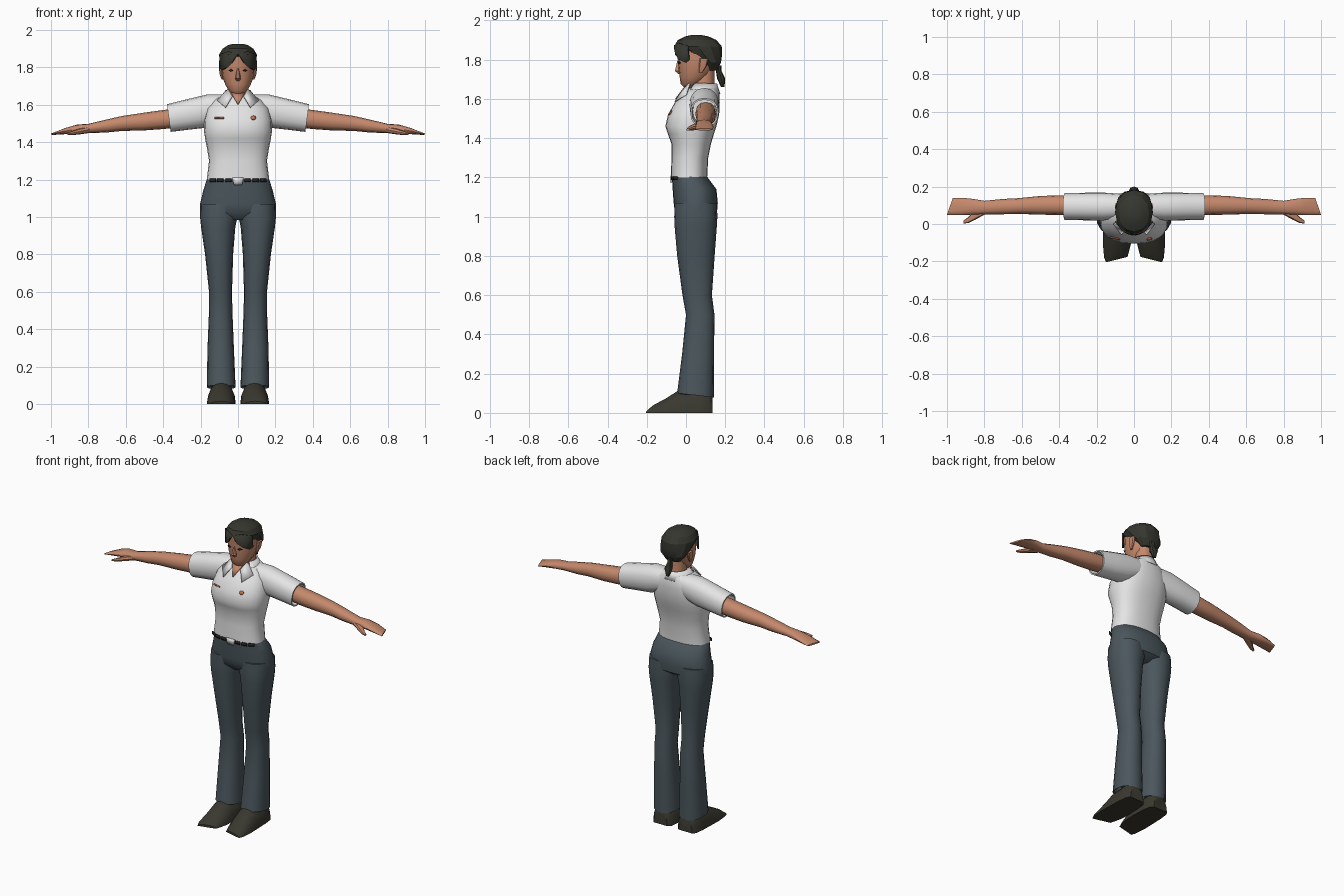
import bpy, bmesh, math
from mathutils import Vector


def material(name, r, g, b):
    m = bpy.data.materials.new(name)
    m.diffuse_color = (r, g, b, 1)
    return m


SKIN = material("skin", .56, .25, .15)
SHIRT = material("shirt white", .78, .78, .78)
CLOTH = material("trouser slate", .070, .095, .110)
HAIR = material("hair dark", .036, .037, .028)
SHOE = material("shoe olive black", .042, .040, .029)
BELT = material("belt dark", .02, .018, .016)
BADGE = material("badge orange", .55, .18, .09)


def finish(name, bm, mat, mirror=False, angle=40, thick=0):
    bmesh.ops.recalc_face_normals(bm, faces=bm.faces)
    me = bpy.data.meshes.new(name)
    bm.to_mesh(me)
    bm.free()
    me.materials.append(mat)
    ob = bpy.data.objects.new(name, me)
    bpy.context.collection.objects.link(ob)
    bpy.ops.object.select_all(action='DESELECT')
    ob.select_set(True)
    bpy.context.view_layer.objects.active = ob
    bpy.ops.object.shade_smooth_by_angle(angle=math.radians(angle))
    if thick:
        s = ob.modifiers.new("thickness", 'SOLIDIFY')
        s.thickness, s.offset = thick, 0
    if mirror:
        ob.modifiers.new("mirror", 'MIRROR').use_mirror_merge = False
    return ob


def loft(name, mat, rings, axis='z', n=16, p=2.3, mirror=False, angle=40,
         floor=None, cut=None, thick=0, caps=True):
    """Skin rounded sections; ring = (pos, a0, a1, b0, b1[, skew_a, skew_b])."""
    bm = bmesh.new()
    rows = []
    for pos, a0, a1, b0, b1, *skew in rings:
        sa, sb = skew or (0, 0)
        row = []
        for i in range(n):
            t = 2 * math.pi * i / n
            c, s = (math.copysign(abs(v) ** (2 / p), v) for v in (math.cos(t), math.sin(t)))
            da, db = c * (a1 - a0) / 2, s * (b1 - b0) / 2
            a, b, q = (a0 + a1) / 2 + da, (b0 + b1) / 2 + db, pos + sa * da + sb * db
            co = {'x': (q, a, b), 'y': (a, q, b), 'z': (a, b, q)}[axis]
            if floor is not None:
                co = (co[0], co[1], max(floor, co[2]))
            row.append(bm.verts.new(co))
        rows.append(row)
    for r0, r1 in zip(rows, rows[1:]):
        for i in range(n):
            j = (i + 1) % n
            bm.faces.new((r0[i], r0[j], r1[j], r1[i]))
    if caps:
        bm.faces.new(rows[0])
        bm.faces.new(rows[-1])
    if cut:
        gone = [f for f in bm.faces if cut(f.calc_center_median())]
        bmesh.ops.delete(bm, geom=gone, context='FACES')
    return finish(name, bm, mat, mirror, angle, thick)


def plate(name, mat, pts, depth, mirror=False, thick=.006):
    """Thin front plate: outline in x, z with y = depth(x, z)."""
    bm = bmesh.new()
    f = bm.faces.new([bm.verts.new((x, depth(x, z), z)) for x, z in pts])
    bmesh.ops.triangulate(bm, faces=[f])
    return finish(name, bm, mat, mirror, 20, thick)


# Shoes
loft("shoes", SHOE, [
    (-.190, .035, .150, -.015, .015, -.25, 0), (-.165, .028, .160, -.04, .04, -.2, 0),
    (-.10, .015, .167, -.075, .075), (-.03, .012, .165, -.12, .12),
    (.06, .015, .162, -.13, .13), (.115, .022, .155, -.13, .13),
    (.135, .04, .14, -.09, .09)], axis='y', mirror=True, floor=0, p=2)

# Trousers
loft("trouser_legs", CLOTH, [
    (.16, .03, .15, -.03, .125), (.095, .02, .16, -.04, .135),
    (.09, .013, .167, -.045, .142, 0, -.12), (.30, .022, .163, -.02, .143),
    (.50, .030, .155, 0, .145), (.60, .032, .155, -.018, .132),
    (.80, .026, .176, -.045, .146), (.95, .014, .198, -.058, .157),
    (1.0, .002, .203, -.06, .160), (1.07, 0, .200, -.058, .157)], mirror=True)
loft("trouser_hips", CLOTH, [
    (.985, -.10, .10, -.02, .11), (1.02, -.202, .202, -.056, .158),
    (1.07, -.203, .203, -.063, .162), (1.14, -.186, .186, -.068, .155),
    (1.205, -.166, .166, -.072, .106), (1.215, -.155, .155, -.06, .095)], n=24)

# Belt pieces showing below the shirt hem
for k, x in enumerate((.05, .095, .135)):
    plate(f"belt_piece_{k}", BELT,
          [(x - .016, 1.186), (x + .016, 1.186), (x + .016, 1.205), (x - .016, 1.205)],
          lambda x, z: -.076 + 60 * abs(x) ** 4, mirror=True)

# Shirt body, hem tab and sleeves
loft("shirt_body", SHIRT, [
    (1.20, -.167, .167, -.077, .108), (1.30, -.155, .155, -.074, .113),
    (1.37, -.166, .166, -.074, .127), (1.42, -.176, .176, -.092, .142),
    (1.46, -.182, .182, -.105, .155), (1.52, -.180, .180, -.092, .169),
    (1.58, -.165, .165, -.058, .172), (1.625, -.13, .13, -.022, .170),
    (1.655, -.08, .08, .005, .160)], n=24, p=2.4, angle=50)
plate("shirt_hem_tab", SHIRT, [(-.022, 1.172), (.022, 1.172), (.03, 1.21), (-.03, 1.21)],
      lambda x, z: -.077)
loft("sleeves", SHIRT, [
    (.05, .03, .16, 1.52, 1.655), (.165, .018, .168, 1.478, 1.655),
    (.27, .02, .167, 1.466, 1.63), (.37, .022, .165, 1.455, 1.603, 0, .13),
    (.37, .03, .157, 1.463, 1.595, 0, .13), (.30, .035, .152, 1.475, 1.60)],
    axis='x', mirror=True, angle=50)

# Collar band with folded flaps and open neck
loft("collar_band", SHIRT, [
    (1.625, -.105, .105, -.03, .172), (1.678, -.062, .062, .012, .155)],
    n=20, p=2, cut=lambda c: c.y < .03 and abs(c.x) < .06, thick=.006, caps=False)
plate("collar_flaps", SHIRT,
      [(.03, 1.645), (.066, 1.585), (.11, 1.622), (.062, 1.678), (.05, 1.68)],
      lambda x, z: -.072 + (z - 1.585) * .85 + 3.5 * x * x, mirror=True)
plate("open_neck_skin", SKIN, [(-.036, 1.662), (0, 1.600), (.036, 1.662)],
      lambda x, z: -.052 + (z - 1.6) * .75)

# Plain chest patch and name bar
front = lambda x, z: -.093 + (z - 1.52) * .55 + 1.1 * x * x
plate("chest_patch", BADGE, [(.082 + .014 * math.cos(t * math.pi / 4),
                             1.53 + .011 * math.sin(t * math.pi / 4)) for t in range(8)], front)
plate("name_bar", BADGE, [(-.125, 1.525), (-.075, 1.525), (-.075, 1.532), (-.125, 1.532)], front)

# Arms with hands and thumbs
loft("arms", SKIN, [
    (.28, .05, .15, 1.485, 1.585), (.40, .048, .153, 1.470, 1.572),
    (.50, .050, .150, 1.463, 1.558), (.62, .054, .138, 1.460, 1.540),
    (.70, .052, .134, 1.452, 1.522), (.80, .052, .124, 1.448, 1.498),
    (.86, .050, .134, 1.446, 1.494), (.92, .048, .140, 1.443, 1.477, -.1, 0),
    (.985, .048, .138, 1.439, 1.449, -.35, 0)], axis='x', n=12, mirror=True)
loft("thumbs", SKIN, [
    (.79, .055, .10, 1.450, 1.485), (.85, .022, .075, 1.441, 1.472),
    (.885, .006, .038, 1.438, 1.460), (.912, .002, .018, 1.438, 1.449)],
    axis='x', n=8, mirror=True)

# Neck and head
loft("neck", SKIN, [
    (1.60, -.065, .065, .01, .155), (1.66, -.055, .055, .03, .145),
    (1.76, -.055, .055, .04, .145)], n=12, p=2)
loft("head", SKIN, [
    (1.656, -.028, .028, -.008, .04), (1.675, -.050, .050, -.027, .075),
    (1.71, -.069, .069, -.032, .115), (1.75, -.083, .083, -.038, .14),
    (1.80, -.089, .089, -.042, .155), (1.87, -.088, .088, -.046, .155)], n=16, p=2.1)
loft("nose", SKIN, [
    (1.728, -.010, .010, -.042, -.02), (1.742, -.015, .015, -.059, -.02),
    (1.795, -.006, .006, -.046, -.02)], n=6, p=2)
loft("ears", SKIN, [
    (1.735, .078, .088, .065, .085), (1.765, .08, .099, .065, .105),
    (1.805, .08, .102, .07, .115)], n=8, mirror=True)
plate("eyes", BELT, [(.025, 1.783), (.038, 1.778), (.052, 1.784), (.038, 1.791)],
      lambda x, z: -.042 + 4.5 * x * x, mirror=True)

# Hair cap, parted fringe and tied tail
loft("hair_cap", HAIR, [
    (1.745, -.05, .05, .10, .160), (1.785, -.086, .086, .075, .178),
    (1.825, -.098, .098, .0, .184), (1.868, -.101, .101, -.060, .182),
    (1.90, -.082, .082, -.042, .155), (1.918, -.055, .055, -.005, .115),
    (1.926, -.025, .025, .03, .075)], n=12, p=2.1, angle=25)
plate("hair_fringe", HAIR,
      [(.002, 1.872), (.05, 1.885), (.095, 1.87), (.099, 1.80), (.085, 1.785), (.074, 1.808),
       (.058, 1.80), (.045, 1.825), (.03, 1.825), (.02, 1.845)],
      lambda x, z: -.058 + 7.5 * x * x, mirror=True, thick=.009)
loft("hair_tail", HAIR, [
    (1.77, -.02, .02, .15, .182), (1.745, -.014, .014, .152, .180),
    (1.705, -.027, .027, .158, .200), (1.66, -.010, .010, .178, .196)], n=8, p=2)
